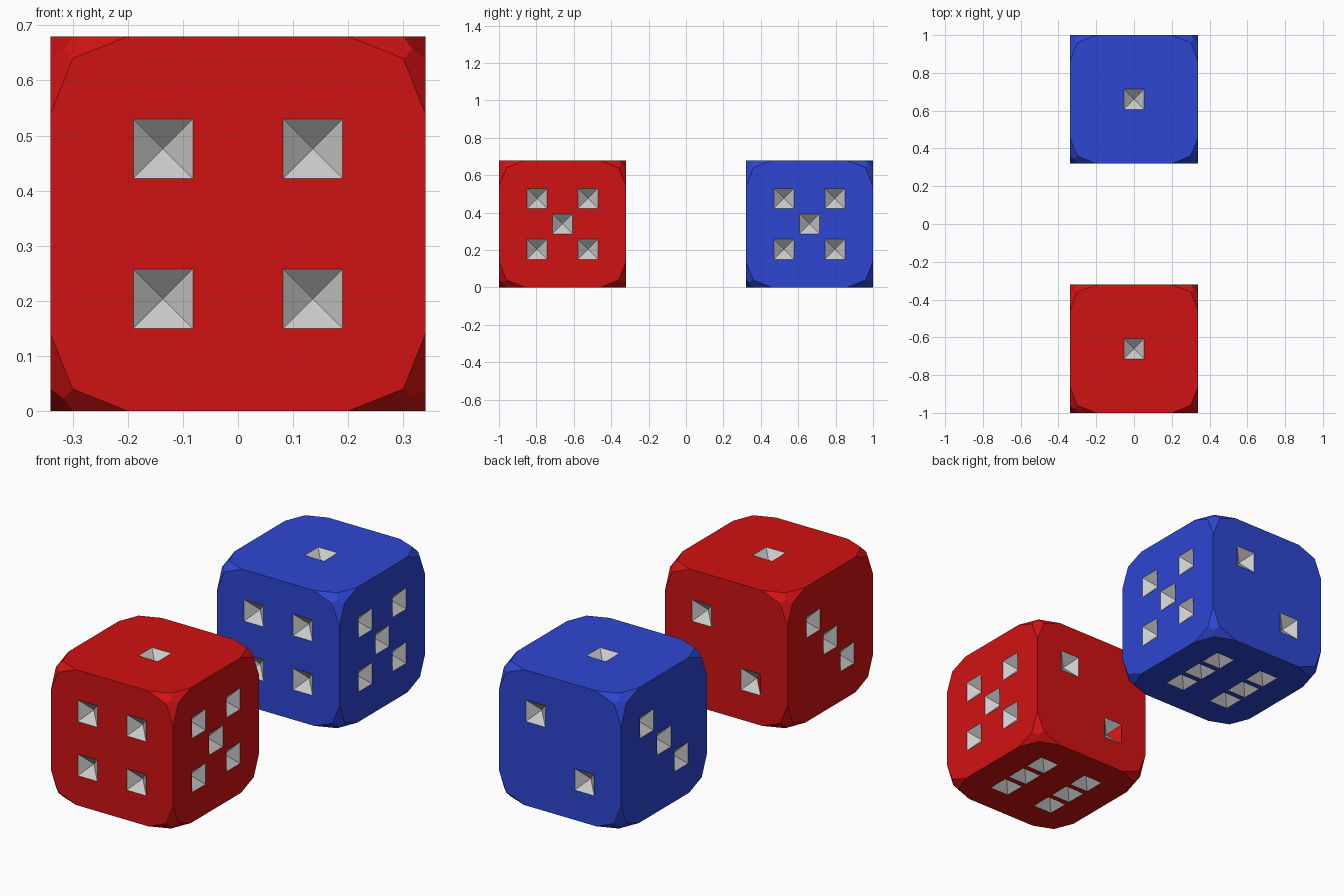
import bpy, bmesh
from mathutils import Vector
from itertools import permutations, product

if "Cube" in bpy.data.objects:
    bpy.data.objects.remove(bpy.data.objects["Cube"])

HALF, PIP, DEPTH, A = 0.34, 0.054, 0.05, 0.136

# pip layout: (axis, sign, positions along the two other axes)
FOUR = [(u, v) for u in (-A, A) for v in (-A, A)]
FACES = [
    (1, -1, FOUR),
    (0, 1, FOUR + [(0, 0)]),
    (1, 1, [(A, A), (-A, -A)]),
    (0, -1, [(A, A), (0, 0), (-A, -A)]),
    (2, 1, [(0, 0)]),
    (2, -1, [(u, v) for u in (-A, A) for v in (-A, 0, A)]),
]


def material(name, color):
    m = bpy.data.materials.new(name)
    m.diffuse_color = (*color, 1)
    m.use_nodes = True
    m.node_tree.nodes["Principled BSDF"].inputs["Base Color"].default_value = m.diffuse_color
    return m


def make_object(name, bm, loc, mats):
    mesh = bpy.data.meshes.new(name)
    bm.to_mesh(mesh)
    bm.free()
    ob = bpy.data.objects.new(name, mesh)
    ob.location = loc
    for m in mats:
        mesh.materials.append(m)
    bpy.context.collection.objects.link(ob)
    return ob


def die_body():
    # cube with faceted corners: three flat kites at each corner
    pts = set()
    for base in ((HALF, HALF, 0.2), (HALF, 0.3, 0.3), (0.31667,) * 3):
        for p in set(permutations(base)):
            for s in product((-1, 1), repeat=3):
                pts.add(tuple(a * b for a, b in zip(p, s)))
    bm = bmesh.new()
    for p in sorted(pts):
        bm.verts.new(p)
    bmesh.ops.convex_hull(bm, input=bm.verts[:])
    bmesh.ops.dissolve_limit(bm, angle_limit=0.02, verts=bm.verts[:], edges=bm.edges[:])
    bmesh.ops.recalc_face_normals(bm, faces=bm.faces[:])
    return bm


def pip_cutters(painted_facet):
    # double pyramids centred on the die's surface
    bm = bmesh.new()
    for axis, sign, spots in FACES:
        i, j = [k for k in range(3) if k != axis]
        for u, v in spots:
            def point(du, dv, dn):
                p = Vector()
                p[i], p[j], p[axis] = u + du, v + dv, sign * (HALF + dn)
                return bm.verts.new(p)
            ring = [point(a * PIP, b * PIP, 0) for a, b in ((-1, -1), (1, -1), (1, 1), (-1, 1))]
            for tip in (point(0, 0, -DEPTH), point(0, 0, DEPTH)):
                for k in range(4):
                    f = bm.faces.new((ring[k], ring[(k + 1) % 4], tip))
                    f.material_index = 1
                    # one pip facet on the back is body coloured
                    if painted_facet and (axis, sign) == (1, 1) and u < 0 and k == 3:
                        f.material_index = 0
    bmesh.ops.recalc_face_normals(bm, faces=bm.faces[:])
    return bm


grey = material("pip_grey", (0.64, 0.64, 0.64))
for color, rgb, y in (("red", (0.64, 0.006, 0.006), -0.66), ("blue", (0.027, 0.061, 0.64), 0.66)):
    mats = [material(color + "_paint", rgb), grey]
    loc = (0, y, HALF)
    die = make_object(color + "_die", die_body(), loc, mats)
    cutter = make_object(color + "_pip_cutter", pip_cutters(color == "red"), loc, mats)
    cutter.hide_render = True
    cutter.hide_viewport = True
    mod = die.modifiers.new("pips", 'BOOLEAN')
    mod.operation = 'DIFFERENCE'
    mod.solver = 'EXACT'
    mod.object = cutter
